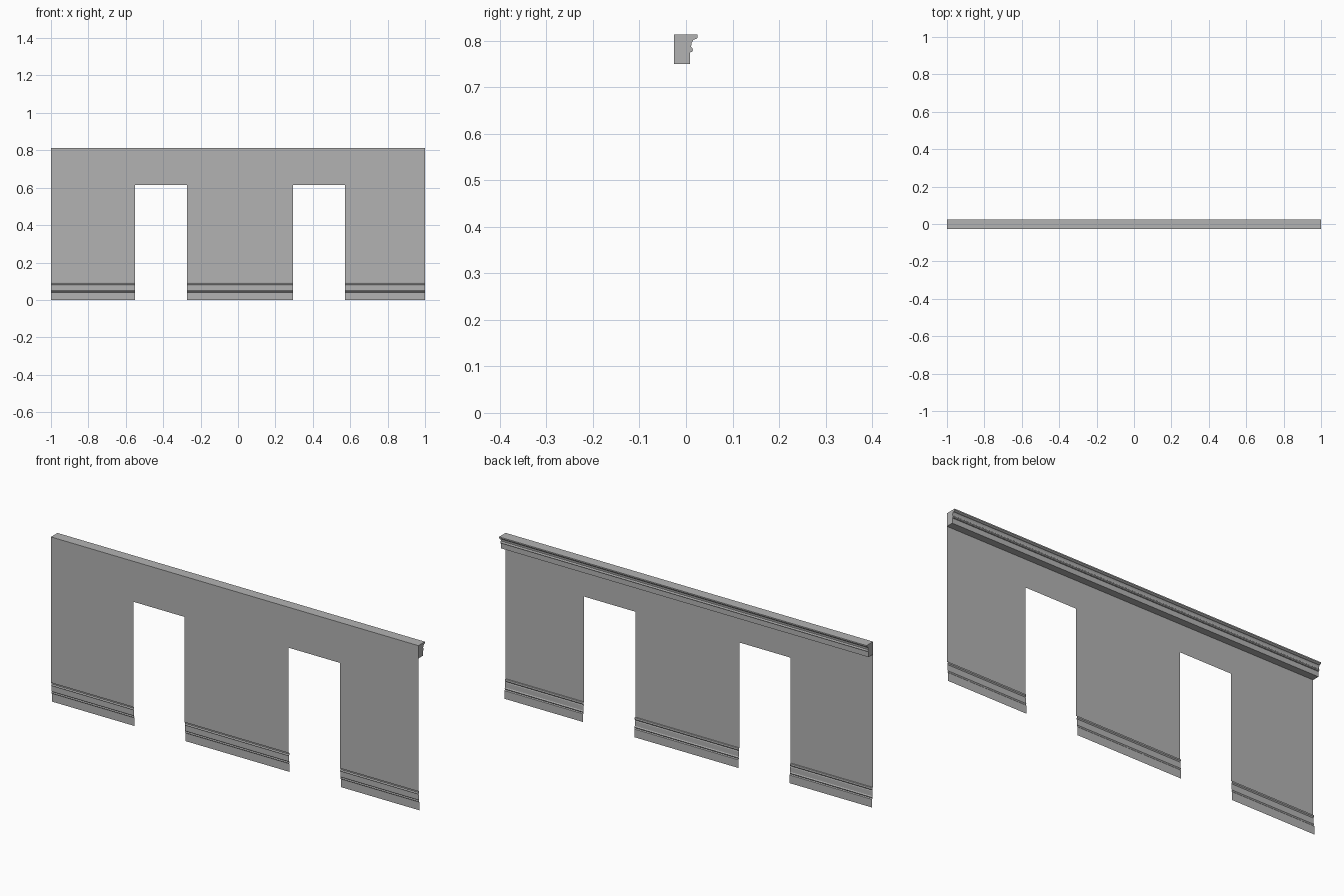
import bpy
import bmesh

cube = bpy.data.objects.get("Cube")
if cube:
    bpy.data.objects.remove(cube, do_unlink=True)

# One plain grey for everything
grey = bpy.data.materials.new("plaster_grey")
grey.use_nodes = True
colour = (0.45, 0.45, 0.45, 1)
grey.diffuse_color = colour
grey.node_tree.nodes["Principled BSDF"].inputs["Base Color"].default_value = colour

FRONT = -0.026
TOP = 0.813
DOOR_TOP = 0.614
COLUMNS = [-1, -0.551, -0.273, 0.294, 0.572, 1]
DOORS = (1, 3)


def sweep(name, profile, columns, skip=lambda col, z: False, caps=False):
    """Sweep a (y, z) profile along x, leaving out the skipped cells."""
    bm = bmesh.new()
    rings = [[bm.verts.new((x, y, z)) for y, z in profile] for x in columns]
    for c in range(len(columns) - 1):
        for r in range(len(profile) - 1):
            if not skip(c, (profile[r][1] + profile[r + 1][1]) / 2):
                bm.faces.new((rings[c][r], rings[c + 1][r],
                              rings[c + 1][r + 1], rings[c][r + 1]))
    if caps:
        bm.faces.new(rings[0])
        bm.faces.new(rings[-1][::-1])
    loose = [v for v in bm.verts if not v.link_faces]
    bmesh.ops.delete(bm, geom=loose, context='VERTS')
    mesh = bpy.data.meshes.new(name)
    bm.to_mesh(mesh)
    bm.free()
    mesh.materials.append(grey)
    obj = bpy.data.objects.new(name, mesh)
    bpy.context.collection.objects.link(obj)
    return obj


def in_door(col, z):
    return col in DOORS and z < DOOR_TOP


# Thin wall sheet, with the skirting moulding pressed out towards the back
wall_profile = [(-0.018, 0), (-0.018, 0.04), (-0.022, 0.044), (-0.019, 0.049),
                (-0.022, 0.054), (-0.022, 0.078), (-0.024, 0.082),
                (-0.02, 0.087), (-0.021, 0.095), (FRONT, 0.096),
                (FRONT, DOOR_TOP), (FRONT, TOP)]
sweep("wall_with_skirting", wall_profile, COLUMNS, in_door)

# Cornice along the top of the back; the wall sheet closes its front
cornice_profile = [(FRONT, 0.75), (0.009, 0.75), (0.009, 0.775),
                   (0.013, 0.776), (0.015, 0.78), (0.013, 0.785),
                   (0.011, 0.787), (0.012, 0.795), (0.016, 0.802),
                   (0.022, 0.804), (0.025, 0.807), (0.025, TOP), (FRONT, TOP)]
sweep("cornice", cornice_profile, [-1, 1], caps=True)
